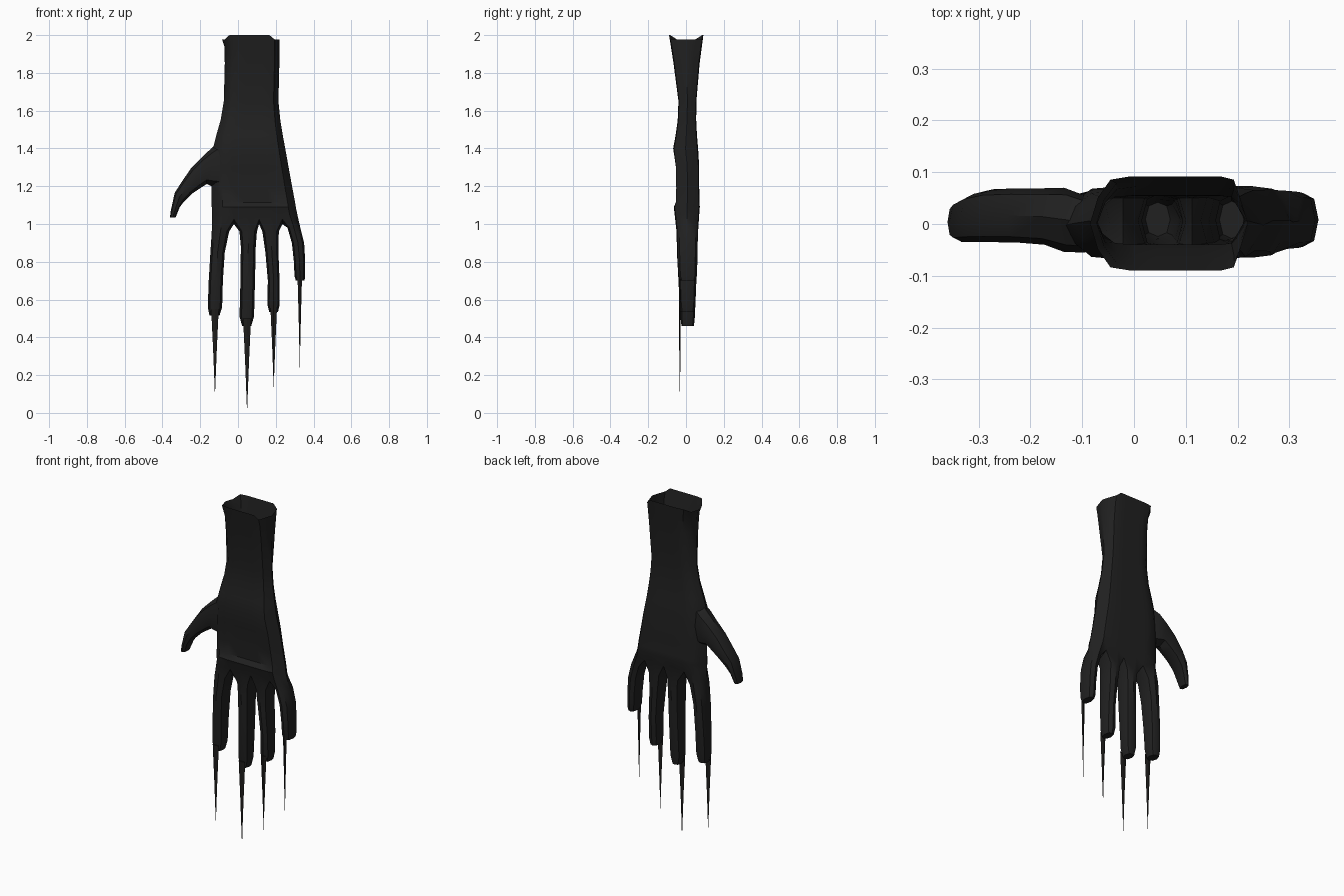
import bpy, bmesh

if "Cube" in bpy.data.objects:
    bpy.data.objects.remove(bpy.data.objects["Cube"])


def material(name, rgb):
    m = bpy.data.materials.new(name)
    m.diffuse_color = (*rgb, 1)
    m.use_nodes = True
    m.node_tree.nodes["Principled BSDF"].inputs["Base Color"].default_value = m.diffuse_color
    return m


LEATHER = material("dark leather", (0.015, 0.015, 0.015))
STEEL = material("blackened steel", (0.013, 0.012, 0.011))


def finish(bm, name, mat, smooth=True):
    bmesh.ops.recalc_face_normals(bm, faces=bm.faces)
    me = bpy.data.meshes.new(name)
    bm.to_mesh(me)
    bm.free()
    me.materials.append(mat)
    ob = bpy.data.objects.new(name, me)
    bpy.context.collection.objects.link(ob)
    if smooth:
        bpy.ops.object.select_all(action='DESELECT')
        ob.select_set(True)
        bpy.context.view_layer.objects.active = ob
        bpy.ops.object.shade_smooth_by_angle(angle=0.7)
    return ob


def bridge(bm, a, b):
    n = len(a)
    for i in range(n):
        j = (i + 1) % n
        bm.faces.new((a[i], a[j], b[j], b[i]))


def oval(bm, a, b, y0, y1):
    """Eight-sided section between edge points a and b (x, z), deep from y0 to y1."""
    ym, yh = (y0 + y1) / 2, (y1 - y0) / 2
    pts = [(.14, -.78), (.5, -1), (.86, -.78), (1, 0), (.86, .78), (.5, 1), (.14, .78), (0, 0)]
    return [bm.verts.new((a[0] + (b[0] - a[0]) * t, ym + yh * s, a[1] + (b[1] - a[1]) * t))
            for t, s in pts]


# Palm and sleeve: open at the top; nine columns front and back, one on each side
COLS = [.05, .13, .258, .40, .552, .69, .825, .91, .95]
DEPTH = [.55, .93, 1, 1, 1, 1, 1, .93, .55]
# z, x0, x1, y0, y1, hollow of the front
ROWS = [
    (1.99, -.085, .22, -.09, .092, 0),
    (1.94, -.072, .22, -.08, .084, 0),
    (1.85, -.07, .219, -.066, .072, 0),
    (1.65, -.075, .214, -.04, .055, 0),
    (1.55, -.092, .224, -.044, .054, 0),
    (1.47, -.115, .237, -.055, .058, 0),
    (1.40, -.132, .25, -.068, .064, 0),
    (1.30, -.138, .268, -.057, .07, .004),
    (1.19, -.14, .288, -.056, .07, .01),
    (1.115, -.14, .302, -.058, .072, .014),
    (1.09, -.139, .306, -.065, .073, 0),
    (1.05, -.138, .314, -.06, .07, 0),
]
bm = bmesh.new()
rings = []
for k, (z, x0, x1, y0, y1, hollow) in enumerate(ROWS):
    ym, yh = (y0 + y1) / 2, (y1 - y0) / 2

    def point(t, s, dy=0):
        dz = (.01 if abs(t - .5) < .4 else -.012) if k == 0 else 0
        return bm.verts.new((x0 + (x1 - x0) * t, ym + yh * s + dy, z + dz))
    front = [point(t, -d, hollow if 1 < i < 7 else 0) for i, (t, d) in enumerate(zip(COLS, DEPTH))]
    right = point(1, 0)
    back = [point(t, d) for t, d in zip(COLS, DEPTH)]
    left = point(0, 0)
    rings.append(front + [right] + back[::-1] + [left])
    if k:
        bridge(bm, rings[-2], rings[-1])

# Webs between the fingers
webs = [left]
for i in (2, 4, 6):
    for v, y in ((front[i], -.042), (back[i], .05)):
        v.co.y, v.co.z = y, 1.025
    webs.append(bm.verts.new((front[i].co.x, .004, 1.0)))
webs.append(right)

# Fingers: z, x0, x1, y0, y1
FINGERS = [
    [(.96, -.139, -.047, -.05, .062), (.85, -.146, -.07, -.048, .058), (.70, -.155, -.08, -.04, .054),
     (.56, -.16, -.084, -.032, .048), (.515, -.151, -.098, -.026, .042)],
    [(.96, .008, .1, -.05, .062), (.88, .015, .094, -.048, .06), (.70, .013, .09, -.04, .055),
     (.51, .008, .085, -.03, .047), (.46, .022, .07, -.024, .042)],
    [(.96, .129, .216, -.05, .064), (.85, .145, .214, -.048, .06), (.70, .158, .22, -.04, .055),
     (.575, .155, .221, -.034, .05), (.535, .165, .212, -.028, .044)],
    [(.98, .262, .33, -.048, .064), (.90, .285, .35, -.046, .062), (.80, .296, .356, -.044, .06),
     (.725, .299, .356, -.04, .058), (.70, .306, .352, -.03, .05)],
]
for f, sections in enumerate(FINGERS):
    i = 2 * f
    prev = [front[i], front[i + 1], front[i + 2], webs[f + 1],
            back[i + 2], back[i + 1], back[i], webs[f]]
    for z, x0, x1, y0, y1 in sections:
        ring = oval(bm, (x0, z), (x1, z), y0, y1)
        bridge(bm, prev, ring)
        prev = ring
    bm.faces.new(prev)
finish(bm, "glove_hand", LEATHER)

# Thumb: outer edge, inner edge, y0, y1
THUMB = [
    ((-.09, 1.44), (-.10, 1.19), -.055, .055),
    ((-.13, 1.41), (-.14, 1.20), -.054, .07),
    ((-.18, 1.365), (-.165, 1.212), -.04, .069),
    ((-.245, 1.30), (-.20, 1.19), -.036, .069),
    ((-.30, 1.22), (-.245, 1.16), -.035, .067),
    ((-.335, 1.165), (-.285, 1.12), -.035, .058),
    ((-.356, 1.07), (-.308, 1.09), -.035, .046),
    ((-.36, 1.035), (-.33, 1.035), -.028, .036),
]
bm = bmesh.new()
prev = None
for section in THUMB:
    ring = oval(bm, *section)
    if prev:
        bridge(bm, prev, ring)
    prev = ring
bm.faces.new(prev)
finish(bm, "thumb", LEATHER)

# Claw blades: x, top z, tip z, half width
CLAWS = [("index", -.122, .55, .085, .02), ("middle", .048, .50, 0, .021),
         ("ring", .189, .57, .13, .018), ("little", .327, .725, .235, .012)]
for name, x, top, tip, w in CLAWS:
    bm = bmesh.new()
    prev = None
    for t, s in ((0, 1), (.45, .5), (.75, .22)):
        z, h = top + (tip - top) * t, w * s
        ring = [bm.verts.new(p) for p in ((x - h, -.032, z), (x, -.032 - .006 * s, z),
                                          (x + h, -.032, z), (x, -.032 + .004 * s, z))]
        if prev:
            bridge(bm, prev, ring)
        else:
            bm.faces.new(ring)
        prev = ring
    point_v = bm.verts.new((x, -.031, tip))
    for i in range(4):
        bm.faces.new((prev[i], prev[(i + 1) % 4], point_v))
    finish(bm, name + "_claw", STEEL, smooth=False)
